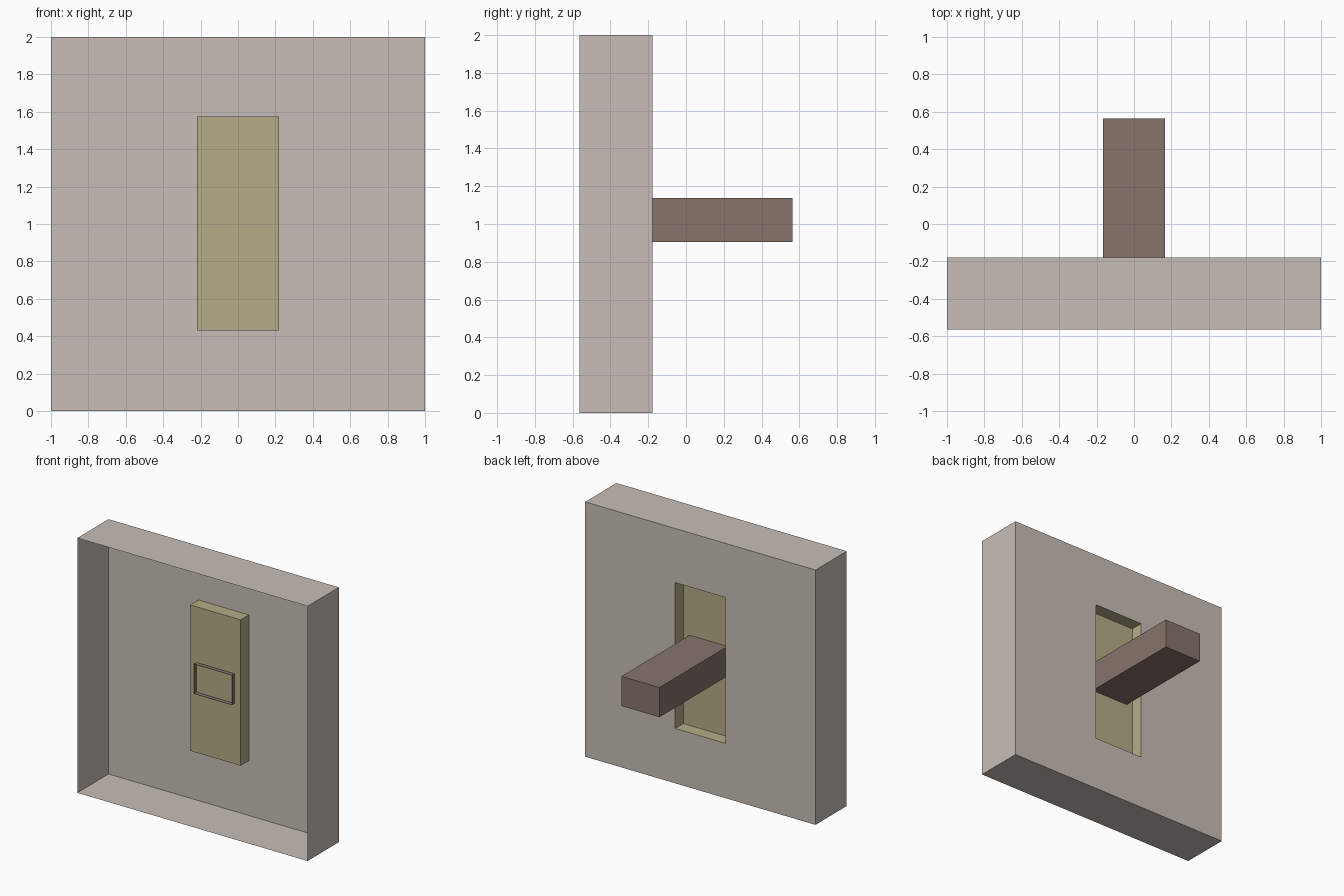
import bpy

if "Cube" in bpy.data.objects:
    bpy.data.objects.remove(bpy.data.objects["Cube"])


def material(name, rgb):
    m = bpy.data.materials.new(name)
    m.diffuse_color = (*rgb, 1.0)
    m.use_nodes = True
    m.node_tree.nodes["Principled BSDF"].inputs["Base Color"].default_value = m.diffuse_color
    return m


def shell(name, mat, rings, cap):
    """Bridge rectangular rings (half width, z low, z high, y); optionally close the last."""
    verts, faces = [], []
    for w, z0, z1, y in rings:
        verts += [(-w, y, z0), (w, y, z0), (w, y, z1), (-w, y, z1)]
    for r in range(len(rings) - 1):
        a, b = 4 * r, 4 * r + 4
        for i in range(4):
            j = (i + 1) % 4
            faces.append((a + i, b + i, b + j, a + j))
    if cap:
        n = len(verts) - 4
        faces.append((n + 3, n + 2, n + 1, n))
    mesh = bpy.data.meshes.new(name)
    mesh.from_pydata(verts, [], faces)
    mesh.materials.append(mat)
    obj = bpy.data.objects.new(name, mesh)
    bpy.context.collection.objects.link(obj)
    return obj


beige = material("warm_beige", (0.578, 0.515, 0.474))
olive = material("pale_olive", (0.462, 0.413, 0.242))
brown = material("dull_brown", (0.238, 0.174, 0.150))

FRONT, BACK, FLOOR = -0.565, -0.178, -0.28
slot = (0.219, 0.43, 1.575)
lever = (0.165, 0.905, 1.138)

# Thin-walled plate, open at the front, with a slot in its back panel
shell("wall_plate", beige,
      [(1, 0, 2, FRONT), (1, 0, 2, BACK), (*slot, BACK)], False)

# Recessed pocket behind the slot
shell("slot_pocket", olive, [(*slot, BACK), (*slot, FLOOR)], True)

# Lever through the pocket floor, open at its hidden end
shell("switch_lever", brown, [(*lever, -0.313), (*lever, 0.565)], True)
